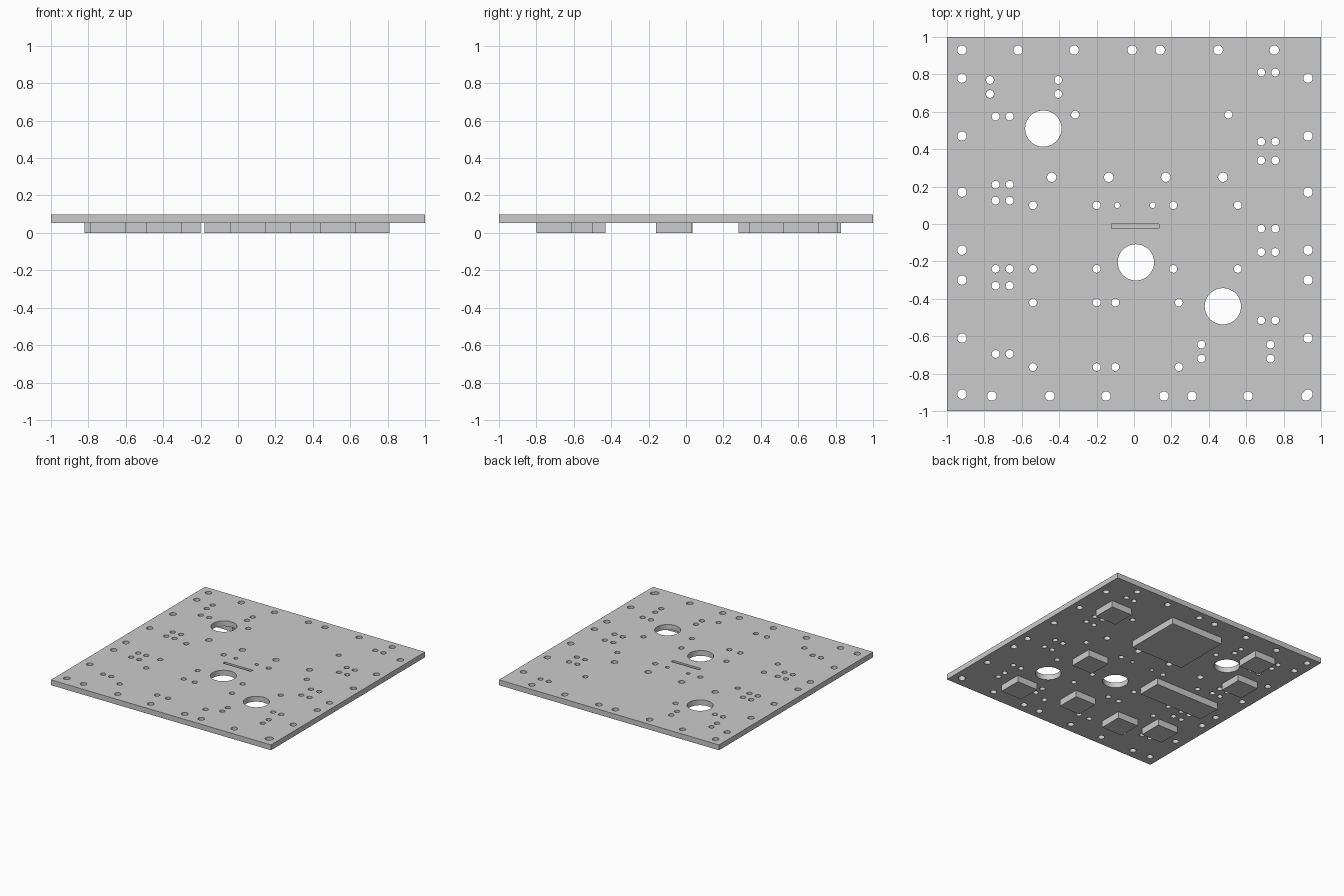
import bpy
import bmesh
import math
from mathutils import Matrix

default = bpy.data.objects.get("Cube")
if default:
    bpy.data.objects.remove(default, do_unlink=True)

BASE, TOP = 0.054, 0.098      # underside and top of the plate
EDGE_R, SCREW_R, PIN_R, PORT_R = 0.025, 0.021, 0.015, 0.097

grey = bpy.data.materials.new("plain grey")
grey.use_nodes = True
colour = (0.6, 0.6, 0.6, 1)
grey.diffuse_color = colour
grey.node_tree.nodes["Principled BSDF"].inputs["Base Color"].default_value = colour


def make_object(name, bm):
    mesh = bpy.data.meshes.new(name)
    bm.to_mesh(mesh)
    bm.free()
    mesh.materials.append(grey)
    obj = bpy.data.objects.new(name, mesh)
    bpy.context.collection.objects.link(obj)
    return obj


def box(name, x0, x1, y0, y1, z0, z1):
    bm = bmesh.new()
    place = Matrix.Translation(((x0 + x1) / 2, (y0 + y1) / 2, (z0 + z1) / 2))
    size = Matrix.Diagonal((x1 - x0, y1 - y0, z1 - z0, 1))
    bmesh.ops.create_cube(bm, size=1, matrix=place @ size)
    return make_object(name, bm)


def hole_cutter(name, holes):
    bm = bmesh.new()
    for x, y, radius in holes:
        bmesh.ops.create_cone(bm, cap_ends=True, segments=48 if radius == PORT_R else 24,
                              radius1=radius, radius2=radius, depth=1,
                              matrix=Matrix.Translation((x, y, 0)))
    return make_object(name, bm)


def grid(xs, ys, radius):
    return [(x, y, radius) for x in xs for y in ys]


def cut(target, cutter):
    cutter.hide_render = True
    mod = target.modifiers.new("cut", "BOOLEAN")
    mod.operation = "DIFFERENCE"
    mod.solver = "EXACT"
    mod.object = cutter
    bpy.context.view_layer.objects.active = target
    bpy.ops.object.modifier_apply(modifier=mod.name)
    bpy.data.objects.remove(cutter, do_unlink=True)


# Mounting plate
plate = box("mounting_plate", -1, 1, -1, 1, BASE, TOP)

# Rim holes and the middle row
side_rows = (0.78, 0.47, 0.17, -0.14, -0.3, -0.61, -0.91)
holes = grid((-0.92, 0.93), side_rows[:-1], EDGE_R)
holes += grid((-0.92,), side_rows[-1:], EDGE_R)
holes += grid((-0.92, -0.62, -0.32, -0.01, 0.14, 0.45, 0.75), (0.93,), EDGE_R)
holes += grid((-0.76, -0.45, -0.15, 0.16, 0.31, 0.61, 0.92), (-0.92,), EDGE_R)
holes += grid((-0.44, -0.135, 0.17, 0.475), (0.25,), EDGE_R)

# Screw holes in regular groups
holes += grid((-0.77, -0.405), (0.77, 0.695), SCREW_R)
holes += grid((0.36, 0.73), (-0.645, -0.72), SCREW_R)
holes += grid((-0.74, -0.665), (0.575, 0.21, 0.125, -0.24, -0.33, -0.695), SCREW_R)
holes += grid((0.68, 0.755), (0.81, 0.44, 0.34, -0.025, -0.15, -0.515), SCREW_R)
holes += grid((-0.315, 0.505), (0.585,), SCREW_R)
holes += grid((-0.54, -0.2, 0.21, 0.555), (0.1, -0.24), SCREW_R)
holes += grid((-0.54, -0.2, -0.1, 0.24), (-0.42, -0.765), SCREW_R)
holes += grid((-0.09, 0.1), (0.1,), PIN_R)

# Large cable ports
holes += [(-0.485, 0.51, PORT_R), (0.01, -0.205, PORT_R), (0.475, -0.44, PORT_R)]

cut(plate, hole_cutter("hole_cutter", holes))
# Corner hole overlapping its neighbour
cut(plate, hole_cutter("corner_hole_cutter", [(0.93, side_rows[-1], EDGE_R)]))
# Blind slot in the top
cut(plate, box("slot_cutter", -0.12, 0.135, -0.025, 0, TOP - 0.025, TOP + 0.1))

# Square feet under the plate, by their low corner
FOOT = 0.19
corners = [(0.62, 0.52), (0.28, -0.16), (0.44, -0.8), (-0.04, -0.69),
           (-0.49, -0.73), (-0.79, -0.62), (-0.82, 0.28), (-0.69, 0.64)]
for i, (x, y) in enumerate(corners, 1):
    box(f"square_foot_{i}", x, x + FOOT, y, y + FOOT, 0, BASE)

# Larger pads under the plate
box("large_square_pad", -0.18, 0.3, 0.34, 0.81, 0, BASE)
box("long_pad", -0.79, -0.2, -0.16, 0.035, 0, BASE)

# Smooth hole walls, sharp rims
bpy.ops.object.select_all(action="DESELECT")
plate.select_set(True)
bpy.context.view_layer.objects.active = plate
bpy.ops.object.shade_smooth_by_angle(angle=math.radians(30))
